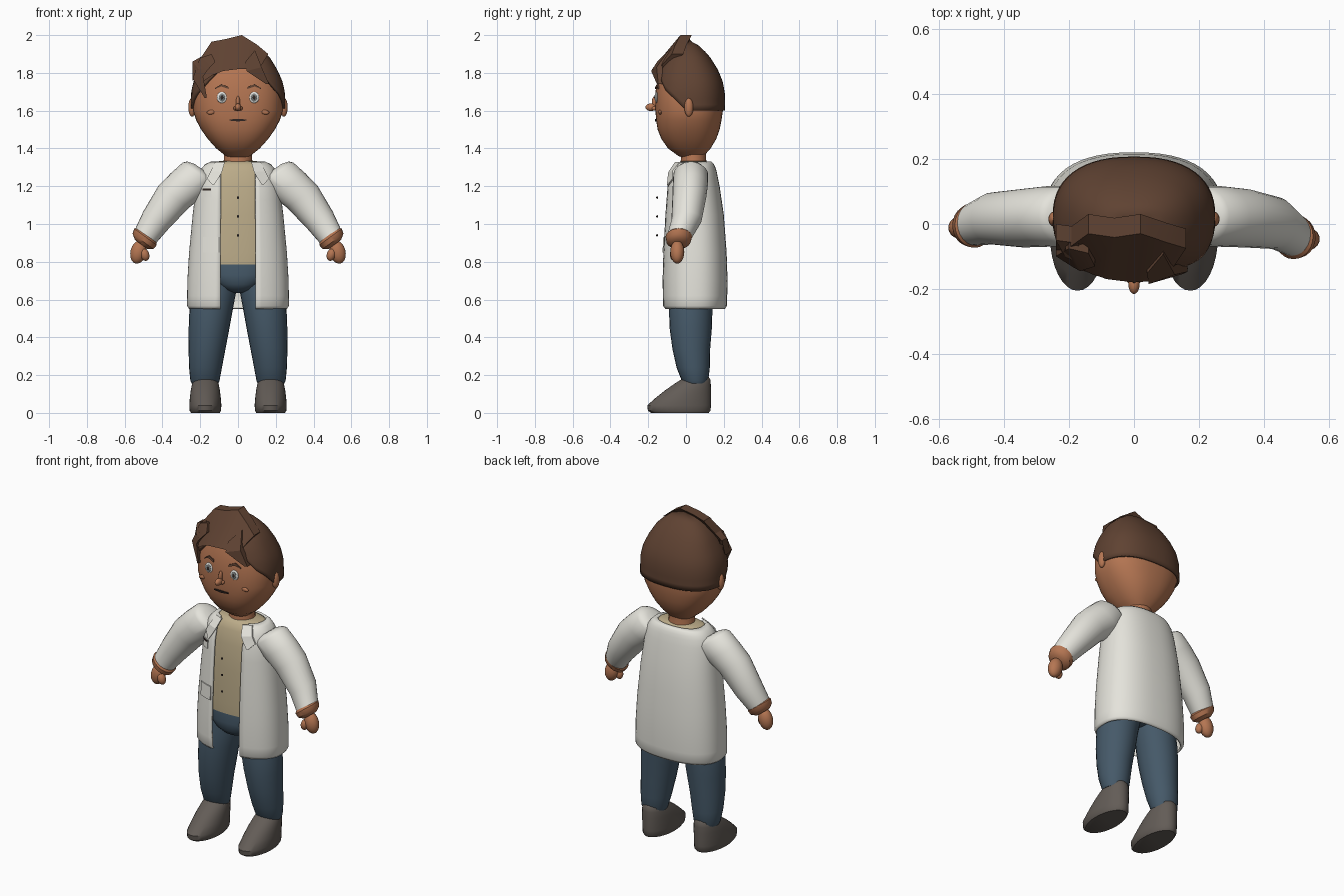
import bpy, bmesh, math
from mathutils import Vector

if "Cube" in bpy.data.objects:
    bpy.data.objects.remove(bpy.data.objects["Cube"])

def mat(name, r, g, b):
    m = bpy.data.materials.new(name)
    m.diffuse_color = (r, g, b, 1)
    m.use_nodes = True
    m.node_tree.nodes["Principled BSDF"].inputs["Base Color"].default_value = m.diffuse_color
    return m

SKIN = mat("skin", .46, .18, .085)
HAIR = mat("brown_hair", .115, .055, .032)
COAT = mat("coat_white", .78, .77, .71)
SHIRT = mat("tan_shirt", .50, .41, .25)
JEANS = mat("blue_trousers", .06, .10, .14)
SHOE = mat("grey_shoe", .125, .108, .095)
WHITE = mat("eye_white", .75, .75, .72)
IRIS = mat("grey_iris", .2, .22, .22)
DARK = mat("dark_detail", .03, .02, .017)

# Profiles: height, half width, front y, back y
HEAD = [(1.345, .035, 0, .08), (1.36, .065, -.04, .095), (1.4, .115, -.095, .13),
        (1.45, .16, -.13, .16), (1.5, .195, -.15, .178), (1.55, .222, -.158, .188),
        (1.6, .238, -.162, .195), (1.7, .235, -.162, .193), (1.8, .205, -.142, .163),
        (1.88, .163, -.108, .118), (1.93, .1, -.06, .07), (1.955, .015, 0, .02)]
SCALP = [(1.6, .25, -.168, .207), (1.7, .248, -.172, .205), (1.76, .234, -.164, .193),
         (1.82, .206, -.145, .167), (1.88, .17, -.115, .13), (1.93, .12, -.075, .086),
         (1.96, .07, -.04, .05), (1.975, .01, 0, .012)]
JACKET = [(.55, .258, -.115, .205), (.565, .27, -.127, .217), (.7, .268, -.13, .22),
          (.85, .259, -.126, .215), (1.05, .24, -.116, .2), (1.2, .222, -.105, .178),
          (1.28, .203, -.085, .162), (1.315, .178, -.066, .15), (1.332, .14, -.045, .132)]
EXP = 2.4

def sample(prof, z):
    z = min(max(z, prof[0][0]), prof[-1][0])
    for a, b in zip(prof, prof[1:]):
        if z <= b[0]:
            t = (z - a[0]) / (b[0] - a[0])
            return [a[i] + (b[i] - a[i]) * t for i in (1, 2, 3)]

def spow(v, e):
    return math.copysign(abs(v) ** e, v)

def around(prof, a, z):
    """Point on a profile; angle 0 faces the front."""
    rx, f, b = sample(prof, z)
    return Vector((rx * spow(math.sin(a), 2 / EXP),
                   (f + b) / 2 - (b - f) / 2 * spow(math.cos(a), 2 / EXP), z))

def front_y(prof, x, z):
    rx, f, b = sample(prof, z)
    k = min(abs(x) / rx, 1)
    return (f + b) / 2 - (b - f) / 2 * (1 - k ** EXP) ** (1 / EXP)

def finish(bm, name, m, angle=40, solid=0):
    bmesh.ops.recalc_face_normals(bm, faces=bm.faces)
    me = bpy.data.meshes.new(name)
    bm.to_mesh(me)
    bm.free()
    ob = bpy.data.objects.new(name, me)
    bpy.context.collection.objects.link(ob)
    me.materials.append(m)
    if solid:
        mod = ob.modifiers.new("thickness", "SOLIDIFY")
        mod.thickness, mod.offset = solid, -1
    bpy.ops.object.select_all(action='DESELECT')
    ob.select_set(True)
    bpy.context.view_layer.objects.active = ob
    bpy.ops.object.shade_smooth_by_angle(angle=math.radians(angle))
    return ob

def grid(name, rows, m, closed=True, caps=True, **kw):
    bm = bmesh.new()
    vs = [[bm.verts.new(p) for p in r] for r in rows]
    n = len(rows[0])
    for a, b in zip(vs, vs[1:]):
        for i in range(n if closed else n - 1):
            j = (i + 1) % n
            bm.faces.new((a[i], a[j], b[j], b[i]))
    if caps:
        bm.faces.new(vs[0])
        bm.faces.new(vs[-1])
    return finish(bm, name, m, **kw)

def body(name, prof, m, n=40):
    return grid(name, [[around(prof, math.tau * i / n, p[0]) for i in range(n)] for p in prof], m)

def tube(name, rings, m, u=Vector((1, 0, 0)), n=24):
    """Rings are x, y, z, radius along u, radius along y."""
    rows = [[Vector((x, y, z)) + u * (ru * math.cos(math.tau * i / n))
             + Vector((0, rv * math.sin(math.tau * i / n), 0)) for i in range(n)]
            for x, y, z, ru, rv in rings]
    return grid(name, rows, m)

def ball(name, loc, size, m, tilt=0, seg=20):
    bm = bmesh.new()
    bmesh.ops.create_uvsphere(bm, u_segments=seg, v_segments=seg // 2, radius=1)
    ob = finish(bm, name, m)
    ob.location, ob.scale, ob.rotation_euler = loc, size, (0, tilt, 0)

def strip(name, pairs, m, yfun, thick):
    """Slab through pairs of (x, z) points, laid on the surface yfun."""
    rows = []
    for (x0, z0), (x1, z1) in pairs:
        ya, yb = yfun(x0, z0), yfun(x1, z1)
        rows.append([(x0, ya, z0), (x1, yb, z1), (x1, yb + thick, z1), (x0, ya + thick, z0)])
    return grid(name, rows, m, angle=25)

# Head, neck and ears
body("head", HEAD, SKIN)
tube("neck", [(0, .04, 1.29, .085, .075), (0, .04, 1.34, .075, .067), (0, .04, 1.41, .075, .067)], SKIN)
for s in (-1, 1):
    ball("ear", (s * .243, .015, 1.618), (.02, .024, .05), SKIN)

# Hair cap with a hairline sloping up toward the face
N, R = 56, 12
cols = []
for i in range(N):
    p = around(SCALP, math.tau * i / N, 1.7)
    low = 1.6 + max(0, -p.y) * 1.0
    if p.y < 0:
        low += .055 * min(1, max(0, (.2 - abs(p.x)) / .08))
    cols.append([around(SCALP, math.tau * i / N, low + (1.975 - low) * k / R) for k in range(R + 1)])
cap = grid("hair_cap", [[c[k] for c in cols] for k in range(R + 1)], HAIR, caps=False, solid=.014)

# Swept fringe and side locks
def tuft_y(x, z):
    return -.03 - min(2.0 - z, .18) * .83 + 1.5 * x * x

strip("fringe", [((-.19, 1.75), (-.21, 1.86)), ((-.13, 1.79), (-.14, 1.965)),
                 ((-.08, 1.81), (-.06, 1.98)), ((0, 1.82), (.02, 2.0)),
                 ((.05, 1.82), (.1, 1.95)), ((.1, 1.8), (.16, 1.9))], HAIR, tuft_y, .06)
strip("fringe_tip", [((.04, 1.86), (.09, 1.92)), ((.045, 1.81), (.125, 1.83)),
                     ((.15, 1.74), (.165, 1.74))], HAIR, lambda x, z: tuft_y(x, z) - .008, .03)
strip("side_lock", [((-.14, 1.9), (-.12, 1.86)), ((-.2, 1.88), (-.165, 1.81)),
                    ((-.24, 1.77), (-.185, 1.78)), ((-.175, 1.665), (-.165, 1.67))],
      HAIR, lambda x, z: tuft_y(x, z) - .006, .035)
strip("outer_lock", [((-.17, 1.9), (-.16, 1.83)), ((-.24, 1.86), (-.21, 1.82)),
                     ((-.24, 1.76), (-.215, 1.78))], HAIR, lambda x, z: tuft_y(x, z) + .01, .05)

# Face
def face(x, z):
    return front_y(HEAD, x, z)

for s in (-1, 1):
    ex, ez = s * .085, 1.67
    ey = face(ex, ez)
    ball("eye", (ex, ey, ez), (.027, .008, .03), WHITE)
    ball("iris", (ex, ey - .006, ez), (.016, .005, .021), IRIS, seg=16)
    ball("pupil", (ex, ey - .009, ez), (.008, .004, .012), DARK, seg=12)
    strip("eyebrow", [((s * .05, 1.715), (s * .052, 1.727)), ((s * .09, 1.728), (s * .088, 1.741)),
                      ((s * .122, 1.714), (s * .12, 1.72))], HAIR, lambda x, z: face(x, z) - .008, .015)
    ball("cheek", (s * .142, face(.142, 1.592), 1.592), (.024, .009, .012), SKIN, tilt=s * .15)
    ball("nostril", (s * .014, -.168, 1.612), (.011, .014, .011), SKIN, seg=12)
ball("nose_tip", (0, -.185, 1.618), (.017, .03, .02), SKIN)
ball("nose_bridge", (0, -.165, 1.645), (.011, .016, .032), SKIN)
strip("mouth", [((x, 1.543 + abs(x) * .1), (x, 1.556 - abs(x) * .05)) for x in (-.046, -.02, 0, .02, .046)],
      DARK, lambda x, z: face(x, z) - .006, .015)

# Shirt and buttons
body("shirt", [(z, rx - .02, f + .02, b - .02) for z, rx, f, b in
               [(.785, .24, -.125, .2)] + JACKET[3:-2]]
     + [(1.315, .155, -.05, .128), (1.33, .125, -.03, .115), (1.335, .07, -.01, .09)], SHIRT)
for z in (.94, 1.04, 1.14):
    ball("button", (0, -.153, z), (.007, .005, .007), DARK, seg=10)

# Open coat shell
rows = []
for z in [.55, .558, .567, .62, .7, .78, .85, .95, 1.05, 1.13, 1.2, 1.24, 1.28, 1.3, 1.317, 1.332]:
    a0 = math.asin((.094 / sample(JACKET, z)[0]) ** (EXP / 2))
    rows.append([around(JACKET, a0 + (math.tau - 2 * a0) * i / 48, z) for i in range(49)])
grid("coat", rows, COAT, closed=False, caps=False, solid=.012)

# Lapels and pockets
def on_coat(x, z):
    return front_y(JACKET, x, z) - .006

for s in (-1, 1):
    strip("lapel", [((s * .07, 1.327), (s * .12, 1.328)), ((s * .085, 1.275), (s * .145, 1.28)),
                    ((s * .105, 1.24), (s * .165, 1.24)), ((s * .128, 1.205), (s * .135, 1.208))],
          COAT, lambda x, z: on_coat(x, z) - .008, .009)
for name, x0, x1, z0, z1, m in (("chest_pocket", -.19, -.14, 1.14, 1.19, COAT),
                                ("pocket_trim", -.187, -.143, 1.178, 1.188, DARK),
                                ("hip_pocket", -.185, -.1, .85, .93, COAT)):
    off = .003 if m is DARK else 0
    strip(name, [((x0 + (x1 - x0) * k / 3, z0), (x0 + (x1 - x0) * k / 3, z1)) for k in range(4)],
          m, lambda x, z: on_coat(x, z) - off, .008)

# Trousers
body("hips", [(.635, .03, -.03, .07), (.65, .08, -.075, .115), (.68, .13, -.1, .15),
              (.73, .19, -.108, .175), (.8, .205, -.1, .17)], JEANS)
for s in (-1, 1):
    tube("trouser_leg", [(s * .175, .05, .155, .07, .062), (s * .175, .048, .17, .077, .07),
                         (s * .172, .038, .24, .087, .088), (s * .164, .028, .34, .098, .1),
                         (s * .153, .025, .45, .108, .112), (s * .142, .025, .55, .115, .115),
                         (s * .125, .03, .64, .115, .115), (s * .11, .035, .74, .1, .11)], JEANS)
    # Shoes: height, half width, toe y, heel y
    tube("shoe", [(s * .173, (f + b) / 2, z, w, (b - f) / 2) for z, w, f, b in
                  ((0, .076, -.185, .12), (.012, .083, -.202, .13), (.04, .085, -.205, .132),
                   (.08, .082, -.16, .132), (.12, .077, -.11, .132), (.155, .07, -.06, .131),
                   (.18, .06, -.02, .128), (.195, .045, .005, .115), (.2, .02, .03, .09))], SHOE, n=32)

# Sleeves, cuffs and hands; one arm sits slightly further forward
for s, dy in ((-1, .035), (1, 0)):
    u = Vector((s * .81, 0, .59))
    tube("sleeve", [(s * .188, .025, 1.288, .05, .045), (s * .195, .025, 1.278, .09, .078),
                    (s * .205, .025, 1.262, .108, .092), (s * .27, .023, 1.205, .107, .093),
                    (s * .34, .018, 1.145, .099, .09), (s * .435, .003 + dy * .4, 1.02, .081, .08),
                    (s * .492, -.035 + dy, .932, .066, .066)], COAT, u)
    tube("cuff", [(s * .482, -.036 + dy, .945, .06, .06), (s * .49, -.038 + dy, .932, .074, .07),
                  (s * .503, -.04 + dy, .908, .068, .064), (s * .513, -.042 + dy, .892, .04, .04)], SKIN, u)
    ball("hand", (s * .527, -.046 + dy, .852), (.042, .037, .063), SKIN, tilt=-s * .25)
    ball("thumb", (s * .494, -.062 + dy, .838), (.024, .024, .034), SKIN, tilt=s * .3)
